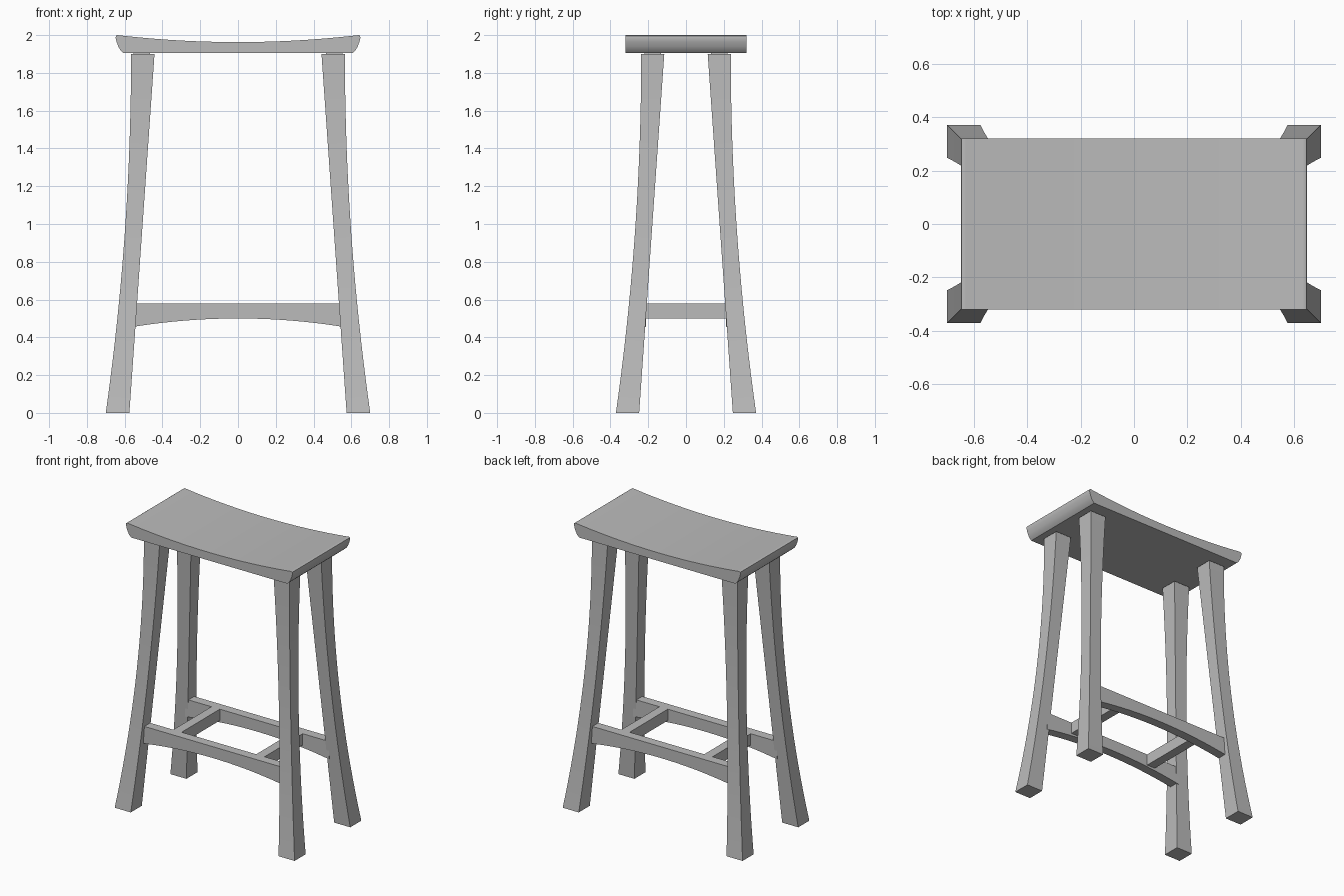
import bpy
import bmesh

cube = bpy.data.objects.get("Cube")
if cube:
    bpy.data.objects.remove(cube)

grey = bpy.data.materials.new("plain grey")
grey.use_nodes = True
grey.diffuse_color = (0.5, 0.5, 0.5, 1)
grey.node_tree.nodes["Principled BSDF"].inputs["Base Color"].default_value = (0.5, 0.5, 0.5, 1)


def loft(name, rings, mirror=(False, False)):
    """Skin matching closed rings of points, cap both ends, mirror across x / y."""
    bm = bmesh.new()
    loops = [[bm.verts.new(p) for p in ring] for ring in rings]
    for a, b in zip(loops, loops[1:]):
        for i in range(len(a)):
            j = (i + 1) % len(a)
            bm.faces.new((a[i], a[j], b[j], b[i]))
    bm.faces.new(loops[0])
    bm.faces.new(loops[-1])
    bmesh.ops.recalc_face_normals(bm, faces=bm.faces)
    mesh = bpy.data.meshes.new(name)
    bm.to_mesh(mesh)
    bm.free()
    mesh.materials.append(grey)
    obj = bpy.data.objects.new(name, mesh)
    bpy.context.collection.objects.link(obj)
    bpy.ops.object.select_all(action='DESELECT')
    obj.select_set(True)
    bpy.context.view_layer.objects.active = obj
    bpy.ops.object.shade_smooth_by_angle(angle=0.6)
    if any(mirror):
        mod = obj.modifiers.new("mirror", 'MIRROR')
        mod.use_axis = (mirror[0], mirror[1], False)
        mod.use_mirror_merge = False
    return obj


def prism(name, outline, y0, y1, mirror=(False, False)):
    """Extrude an x-z outline along y."""
    return loft(name, [[(x, y, z) for x, z in outline] for y in (y0, y1)], mirror)


def box(name, x0, x1, y0, y1, z0, z1, mirror):
    return prism(name, [(x0, z0), (x1, z0), (x1, z1), (x0, z1)], y0, y1, mirror)


# Seat: dished top, flat underside, rounded undercut ends
end = [(0.607, 1.906), (0.622, 1.92), (0.634, 1.94), (0.643, 1.965),
       (0.648, 1.985), (0.646, 1.996), (0.638, 2.0)]
steps = 24
dish = [0.63 * (1 - 2 * i / steps) for i in range(steps + 1)]
seat_outline = end + [(x, 1.963 + 0.036 * (x / 0.63) ** 2) for x in dish]
seat_outline += [(-x, z) for x, z in reversed(end)]
prism("seat", seat_outline, -0.32, 0.32)

# Legs: straight inner faces, outer faces sweeping outward to the feet
leg_top = 1.9
leg_rings = []
for i in range(21):
    t = i / 20
    z = leg_top * (1 - t)
    inner, outer = 0.133 * t, 0.134 * t * t
    x0, x1 = 0.442 + inner, 0.566 + outer
    y0, y1 = 0.115 + inner, 0.237 + outer
    leg_rings.append([(x0, y0, z), (x1, y0, z), (x1, y1, z), (x0, y1, z)])
loft("legs", leg_rings, (True, True))

# Tenons joining the legs to the seat
box("leg_tenons", 0.465, 0.552, 0.132, 0.22, 1.88, 1.92, (True, True))

# Long stretchers with an arched underside, front and back
half = 0.56
arch = [half * (2 * i / 20 - 1) for i in range(21)]
stretcher = [(x, 0.5 - 0.045 * (x / half) ** 2) for x in arch]
stretcher += [(half, 0.58), (-half, 0.58)]
prism("long_stretchers", stretcher, 0.212, 0.277, (False, True))

# Cross stretchers between the long ones
box("cross_stretchers", 0.29, 0.355, -0.212, 0.212, 0.5, 0.58, (True, False))
